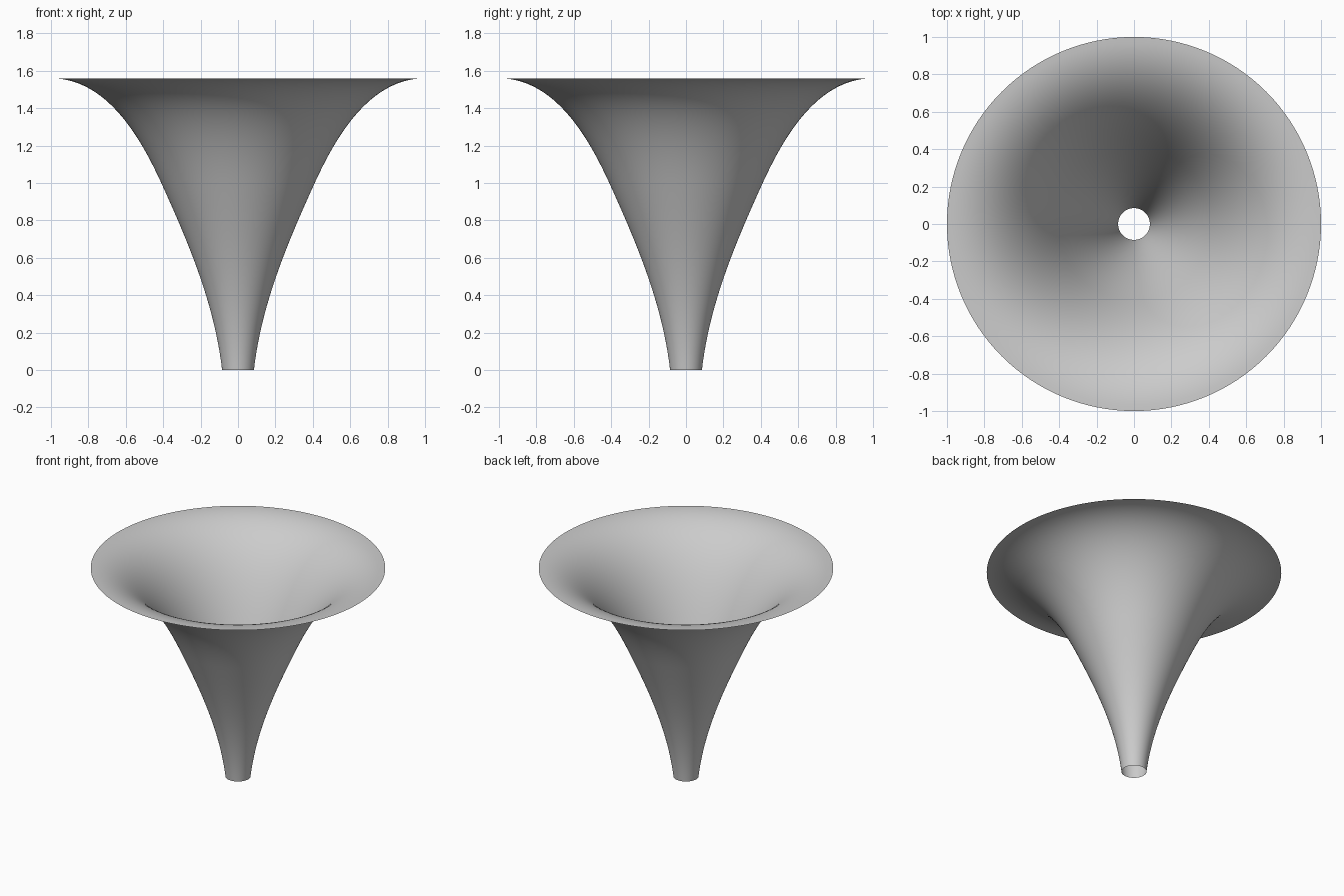
import bpy
import bmesh
import math
from mathutils import Vector
from mathutils.geometry import interpolate_bezier

SEGMENTS = 128

if "Cube" in bpy.data.objects:
    bpy.data.objects.remove(bpy.data.objects["Cube"], do_unlink=True)


def make_material(name, colour):
    mat = bpy.data.materials.new(name)
    mat.use_nodes = True
    mat.diffuse_color = colour
    mat.node_tree.nodes["Principled BSDF"].inputs["Base Color"].default_value = colour
    return mat


def profile_points(sections, steps):
    """Join Bezier sections of (radius, height) points into one profile."""
    points = []
    for section in sections:
        part = interpolate_bezier(*[Vector((r, 0, z)) for r, z in section], steps)
        points += part[1:] if points else part
    return points


def revolve(name, points, mat):
    """Spin an open profile round the z axis into a thin smooth shell."""
    bm = bmesh.new()
    verts = [bm.verts.new(p) for p in points]
    edges = [bm.edges.new(pair) for pair in zip(verts, verts[1:])]
    bmesh.ops.spin(bm, geom=verts + edges, cent=(0, 0, 0), axis=(0, 0, 1),
                   angle=math.tau, steps=SEGMENTS)
    bmesh.ops.remove_doubles(bm, verts=bm.verts, dist=0.0005)
    bmesh.ops.recalc_face_normals(bm, faces=bm.faces)
    for face in bm.faces:
        face.smooth = True
    mesh = bpy.data.meshes.new(name)
    bm.to_mesh(mesh)
    bm.free()
    mesh.materials.append(mat)
    obj = bpy.data.objects.new(name, mesh)
    bpy.context.collection.objects.link(obj)
    return obj


# Flared horn: narrow open throat, widening cone, flat outer lip
throat = [(0.085, 0), (0.125, 0.35), (0.26, 0.67), (0.41, 1.0)]
bell = [(0.41, 1.0), (0.52, 1.24), (0.70, 1.56), (1.0, 1.56)]
grey = make_material("light grey", (0.6, 0.6, 0.6, 1))
revolve("flared_horn", profile_points([throat, bell], 28), grey)
